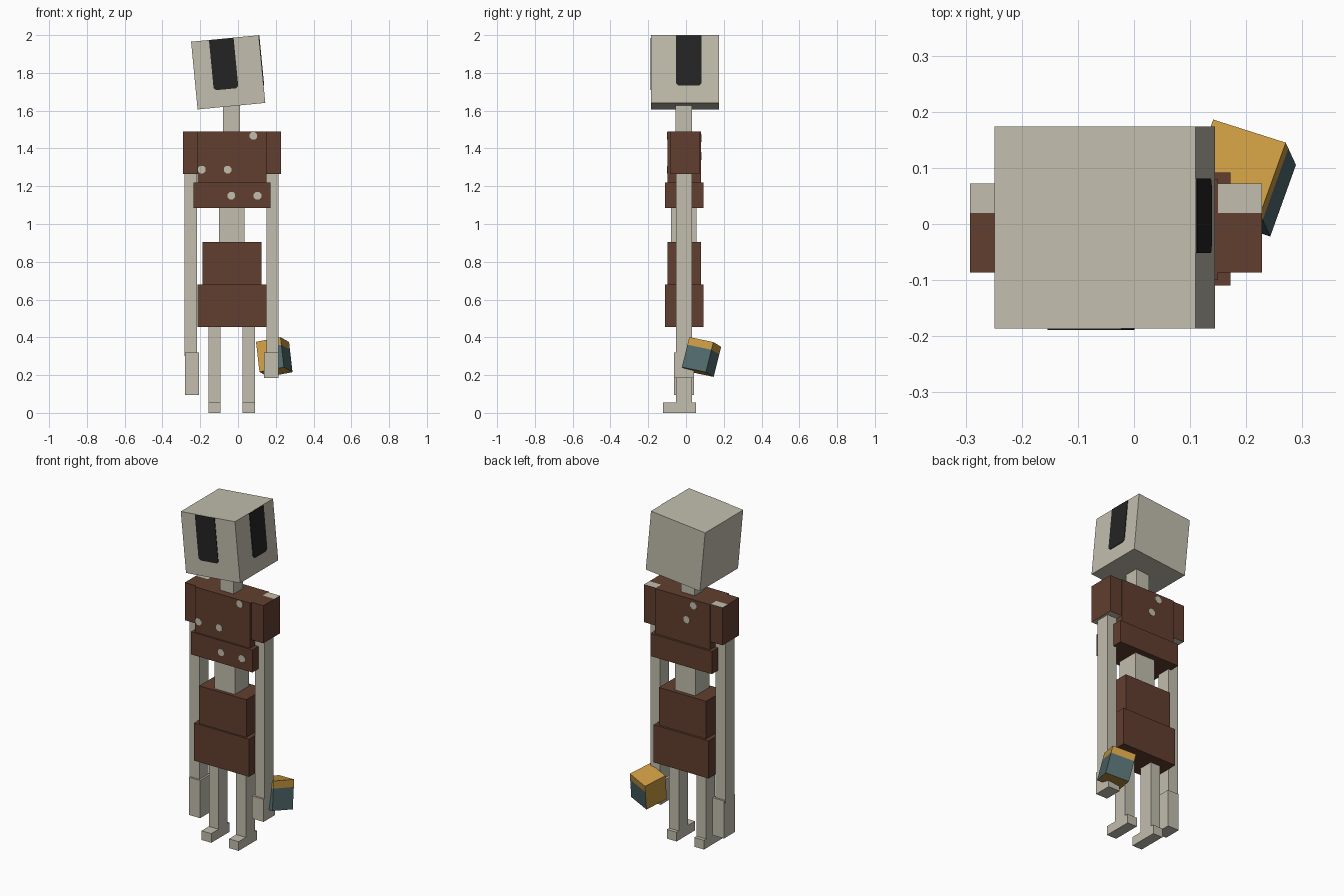
import bpy, bmesh, math
from mathutils import Matrix, Vector

if "Cube" in bpy.data.objects:
    bpy.data.objects.remove(bpy.data.objects["Cube"], do_unlink=True)


def lin(c):
    c /= 255
    return c / 12.92 if c <= 0.04045 else ((c + 0.055) / 1.055) ** 2.4


def material(name, *rgb):
    col = (*[lin(c) for c in rgb], 1)
    m = bpy.data.materials.new(name)
    m.use_nodes = True
    m.diffuse_color = col
    bsdf = m.node_tree.nodes["Principled BSDF"]
    bsdf.inputs["Base Color"].default_value = col
    bsdf.inputs["Roughness"].default_value = 0.9
    return m


BONE = material("bone", 194, 190, 174)
BROWN = material("brown cloth", 97, 62, 47)
BLACK = material("black", 36, 36, 36)
GOLD = material("gold", 202, 154, 66)
TEAL = material("teal glass", 80, 105, 108)


def finish(bm, name, mats, matrix=None):
    bmesh.ops.recalc_face_normals(bm, faces=bm.faces)
    me = bpy.data.meshes.new(name)
    bm.to_mesh(me)
    bm.free()
    for m in mats:
        me.materials.append(m)
    ob = bpy.data.objects.new(name, me)
    if matrix:
        ob.matrix_world = matrix
    bpy.context.collection.objects.link(ob)
    return ob


def box_mesh(x, y, z):
    """Box from (min, max) pairs."""
    bm = bmesh.new()
    bmesh.ops.create_cube(bm, size=1)
    for v in bm.verts:
        v.co = [a + (b - a) * (c + 0.5) for (a, b), c in zip((x, y, z), v.co)]
    return bm


def box(name, x, y, z, mat, matrix=None):
    return finish(box_mesh(x, y, z), name, [mat], matrix)


def plate(name, points, origin, u, v, mat, matrix=None, t=0.003):
    """Thin plate with a flat outline, centred on a surface."""
    u, v, o = Vector(u), Vector(v), Vector(origin)
    n = u.cross(v)
    bm = bmesh.new()
    f = bm.faces.new([bm.verts.new(o + u * a + v * b - n * t) for a, b in points])
    ext = bmesh.ops.extrude_face_region(bm, geom=[f])["geom"]
    bmesh.ops.translate(bm, vec=n * 2 * t,
                        verts=[g for g in ext if isinstance(g, bmesh.types.BMVert)])
    return finish(bm, name, [mat], matrix)


# Head, tilted sideways, with two long eye slots
H = 0.18
head_m = Matrix.Translation((-0.052, -0.006, 1.803)) @ Matrix.Rotation(math.radians(-5.5), 4, 'Y')
box("head", (-H, H), (-H, H), (-H, H), BONE, head_m)


def slot(a, b):
    lo, c = -0.088, 0.012
    return [(a, H - 0.001), (a, lo + c), (a + c, lo), (b - c, lo), (b, lo + c), (b, H - 0.001)]


plate("front_eye", slot(-0.085, 0.046), (0, -H, 0), (1, 0, 0), (0, 0, 1), BLACK, head_m)
plate("side_eye", slot(-0.046, 0.087), (H, 0, 0), (0, 1, 0), (0, 0, 1), BLACK, head_m)

# Trunk
LIMB_Y = (-0.053, 0.032)
box("neck", (-0.08, 0.01), (-0.055, 0.032), (1.45, 1.66), BONE)
box("waist", (-0.1, 0.035), (-0.08, 0.055), (0.88, 1.11), BONE)
box("chest", (-0.214, 0.15), (-0.099, 0.079), (1.22, 1.49), BROWN)
box("shirt_hem", (-0.235, 0.172), (-0.11, 0.092), (1.085, 1.22), BROWN)
box("shorts_top", (-0.188, 0.124), (-0.099, 0.079), (0.68, 0.905), BROWN)
box("shorts_bottom", (-0.214, 0.15), (-0.11, 0.092), (0.455, 0.68), BROWN)

# Round holes in the shirt, front and back
disc = [(0.022 * math.cos(math.radians(22.5 + 45 * i)),
         0.022 * math.sin(math.radians(22.5 + 45 * i))) for i in range(8)]
holes = [(-0.192, -0.099, 1.288), (-0.055, -0.099, 1.288), (0.081, -0.099, 1.467),
         (-0.035, -0.11, 1.15), (0.103, -0.11, 1.15),
         (-0.06, 0.079, 1.36), (-0.105, 0.079, 1.455)]
for i, p in enumerate(holes):
    side = 1 if p[1] < 0 else -1
    plate(f"shirt_hole_{i + 1}", disc, p, (side, 0, 0), (0, 0, 1), BONE, t=0.002)

# Sleeves (bare underneath, worn through at the top rear), arms and hands
arms = [("right", (-0.292, -0.214), (-0.283, -0.217), (-0.281, -0.206), 0.095),
        ("left", (0.15, 0.228), (0.15, 0.214), (0.137, 0.214), 0.185)]
for side, sleeve_x, arm_x, hand_x, hand_z in arms:
    bm = box_mesh(sleeve_x, (-0.086, 0.072), (1.265, 1.49))
    bmesh.ops.bisect_plane(bm, geom=bm.verts[:] + bm.edges[:] + bm.faces[:],
                           plane_co=(0, 0.02, 0), plane_no=(0, 1, 0))
    bm.normal_update()
    for f in bm.faces:
        top_rear = f.normal.z > 0.9 and f.calc_center_median().y > 0.02
        f.material_index = int(top_rear or f.normal.z < -0.9)
    finish(bm, side + "_sleeve", [BROWN, BONE])
    box(side + "_arm", arm_x, LIMB_Y, (0.3, 1.28), BONE)
    box(side + "_hand", hand_x, (-0.064, 0.042), (hand_z, 0.32), BONE)

# Legs and feet
for side, x in (("right", (-0.156, -0.092)), ("left", (0.025, 0.089))):
    box(side + "_leg", x, LIMB_Y, (0.05, 0.47), BONE)
    box(side + "_foot", x, (-0.121, 0.053), (0, 0.055), BONE)

# Lantern: gold case with glass sides below a gold rim
W, T = 0.069, 0.0825
up = Vector((-0.11, 0.24, 0.965)).normalized()
ax = Vector((0.918, -0.29, 0.19))
ax = (ax - up * ax.dot(up)).normalized()
ay = up.cross(ax)
lantern_m = Matrix.Translation((0.192, 0.082, 0.296)) @ Matrix((ax, ay, up)).transposed().to_4x4()
bm = box_mesh((-W, W), (-W, W), (-T, T))
for co, no in (((0, 0, T - 0.042), (0, 0, 1)), ((0, 0, 0), (1, 0, 0))):
    bmesh.ops.bisect_plane(bm, geom=bm.verts[:] + bm.edges[:] + bm.faces[:],
                           plane_co=co, plane_no=no)
bm.normal_update()
for f in bm.faces:
    c, n = f.calc_center_median(), f.normal
    glass = n.x > 0.9 or n.y > 0.9 or (n.y < -0.9 and c.x > 0)
    f.material_index = int(glass and c.z < T - 0.042)
finish(bm, "lantern", [GOLD, TEAL], lantern_m)
